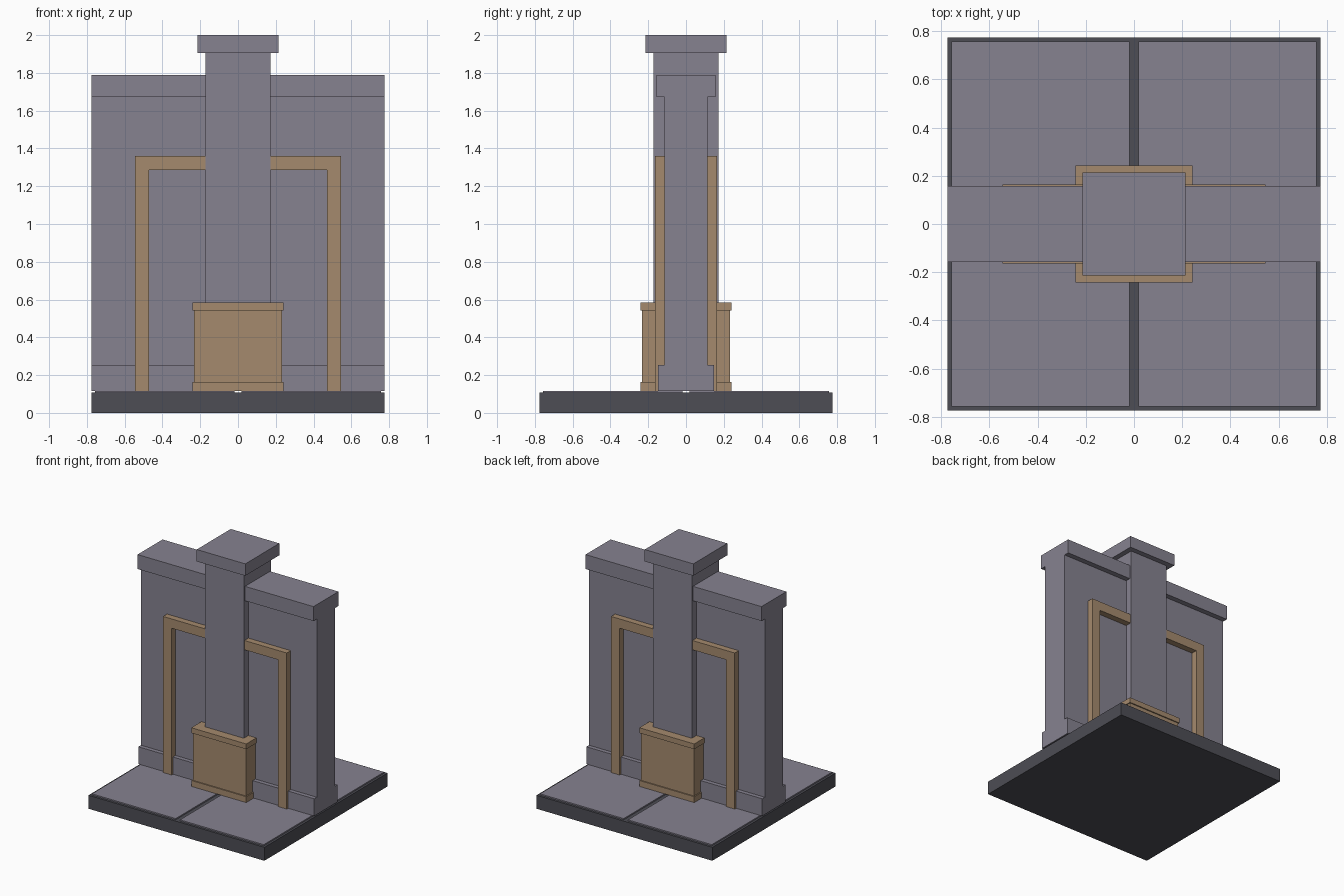
import bpy

if "Cube" in bpy.data.objects:
    bpy.data.objects.remove(bpy.data.objects["Cube"])


def material(name, rgb):
    m = bpy.data.materials.new(name)
    m.diffuse_color = (*rgb, 1.0)
    m.use_nodes = True
    m.node_tree.nodes["Principled BSDF"].inputs["Base Color"].default_value = m.diffuse_color
    return m


STONE = material("grey_stone", (0.240, 0.225, 0.280))
TAN = material("tan_trim", (0.375, 0.255, 0.155))
DARK = material("dark_base", (0.075, 0.075, 0.090))


def box(name, x, y, z, mat):
    """Axis-aligned box from (min, max) ranges."""
    (x0, x1), (y0, y1), (z0, z1) = x, y, z
    verts = [(a, b, c) for c in (z0, z1) for a, b in
             ((x0, y0), (x1, y0), (x1, y1), (x0, y1))]
    faces = [(3, 2, 1, 0), (4, 5, 6, 7)]
    faces += [(i, (i + 1) % 4, (i + 1) % 4 + 4, i + 4) for i in range(4)]
    return prism(name, verts, faces, mat)


def prism(name, verts, faces, mat):
    me = bpy.data.meshes.new(name)
    me.from_pydata(verts, [], faces)
    me.materials.append(mat)
    ob = bpy.data.objects.new(name, me)
    bpy.context.collection.objects.link(ob)
    return ob


def centred(name, hx, hy, z, mat):
    return box(name, (-hx, hx), (-hy, hy), z, mat)


FLOOR = 0.117

# Ground slab with four paving tiles separated by a narrow gap
centred("ground_slab", 0.775, 0.775, (0, 0.107), DARK)
for sx in (-1, 1):
    for sy in (-1, 1):
        box("paving_tile", sorted((sx * 0.019, sx * 0.757)),
            sorted((sy * 0.019, sy * 0.757)), (0.107, FLOOR), STONE)

# Wall: one stepped cross-section (plinth, panel, coping) extruded along x
side = [(0.148, FLOOR), (0.148, 0.254), (0.115, 0.254),
        (0.115, 1.673), (0.157, 1.673), (0.157, 1.788)]
outline = side + [(-y, z) for y, z in reversed(side)]
n = len(outline)
wall_verts = [(x, y, z) for x in (-0.775, 0.775) for y, z in outline]
wall_faces = [tuple(reversed(range(n))), tuple(range(n, 2 * n))]
wall_faces += [(i, (i + 1) % n, (i + 1) % n + n, i + n) for i in range(n)]
prism("wall", wall_verts, wall_faces, STONE)

# Central pillar and its cap
centred("pillar", 0.172, 0.172, (FLOOR, 1.905), STONE)
centred("pillar_cap", 0.214, 0.214, (1.905, 2.0), STONE)

# Pedestal around the pillar, with a band at top and bottom
centred("pedestal", 0.233, 0.233, (0.164, 0.542), TAN)
centred("pedestal_foot", 0.242, 0.242, (FLOOR, 0.164), TAN)
centred("pedestal_rim", 0.242, 0.242, (0.542, 0.584), TAN)

# Arch-shaped trim on both wall faces
arch = [(-0.545, FLOOR), (-0.545, 1.36), (0.545, 1.36), (0.545, FLOOR),
        (0.47, FLOOR), (0.47, 1.286), (-0.47, 1.286), (-0.47, FLOOR)]
for name, sy in (("front_trim", -1), ("back_trim", 1)):
    y0, y1 = sorted((sy * 0.11, sy * 0.165))
    m = len(arch)
    verts = [(x, y, z) for y in (y0, y1) for x, z in arch]
    quads = [(0, 1, 6, 7), (1, 2, 5, 6), (2, 3, 4, 5)]
    faces = [tuple(reversed(q)) for q in quads]
    faces += [tuple(i + m for i in q) for q in quads]
    faces += [(i, (i + 1) % m, (i + 1) % m + m, i + m) for i in range(m)]
    prism(name, verts, faces, TAN)
